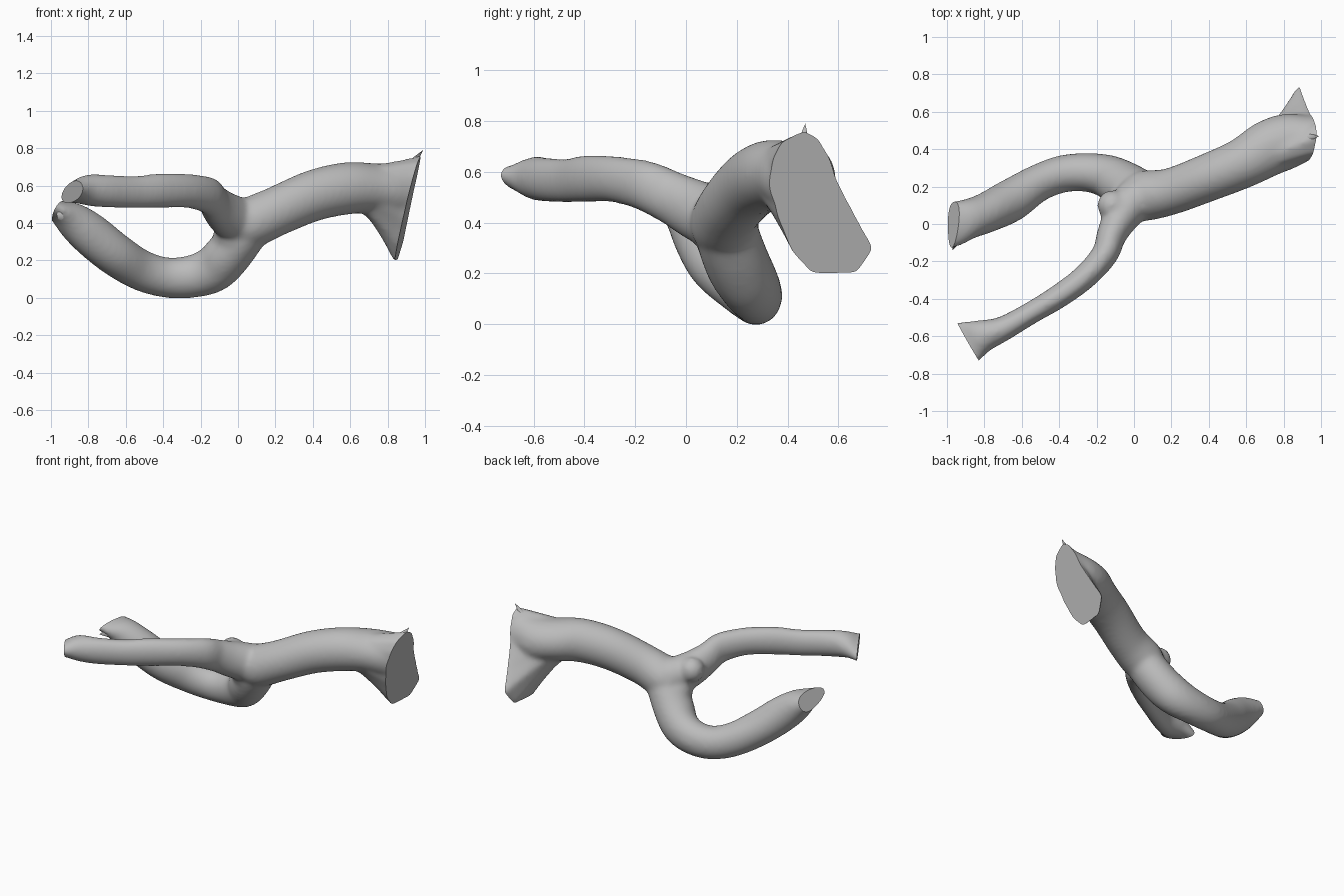
import bpy, bmesh, math
from mathutils import Vector, Matrix

cube = bpy.data.objects.get("Cube")
if cube:
    bpy.data.objects.remove(cube, do_unlink=True)

grey = bpy.data.materials.new("matte_grey")
grey.use_nodes = True
colour = (0.5, 0.5, 0.5, 1)
grey.diffuse_color = colour
grey.node_tree.nodes["Principled BSDF"].inputs["Base Color"].default_value = colour

SIDES = 24


def loft(bm, rings):
    """Skin a list of closed rings and cap both ends."""
    loops = [[bm.verts.new(p) for p in ring] for ring in rings]
    n = len(loops[0])
    faces = [bm.faces.new(loops[0]), bm.faces.new(loops[-1])]
    for a, b in zip(loops, loops[1:]):
        for i in range(n):
            j = (i + 1) % n
            faces.append(bm.faces.new((a[i], a[j], b[j], b[i])))
    bmesh.ops.recalc_face_normals(bm, faces=faces)


def spline(points, steps=5):
    """Smooth curve through the points (any number of channels)."""
    pts = [Vector(p) for p in points]
    pts = [2 * pts[0] - pts[1]] + pts + [2 * pts[-1] - pts[-2]]
    out = []
    for a, b, c, d in zip(pts, pts[1:], pts[2:], pts[3:]):
        for k in range(steps):
            t = k / steps
            out.append(b + (c - a) * t / 2 + (a - 2.5 * b + 2 * c - d / 2) * t * t
                       + (1.5 * (b - c) + (d - a) / 2) * t ** 3)
    return out + [pts[-2]]


def tube(bm, points, end_roll=0):
    """Points are x, y, z, half width, half height; the last quarter may roll."""
    path = spline(points)
    rings = []
    for i, p in enumerate(path):
        ahead, behind = path[min(i + 1, len(path) - 1)], path[max(i - 1, 0)]
        tangent = (Vector(ahead[:3]) - Vector(behind[:3])).normalized()
        side = tangent.cross(Vector((0, 0, 1))).normalized()
        up = side.cross(tangent)
        roll = end_roll * max(0, 4 * i / len(path) - 3)
        u = side * math.cos(roll) + up * math.sin(roll)
        v = up * math.cos(roll) - side * math.sin(roll)
        angles = [math.tau * k / SIDES for k in range(SIDES)]
        rings.append([Vector(p[:3]) + u * p[3] * math.cos(a) + v * p[4] * math.sin(a)
                      for a in angles])
    loft(bm, rings)


bm = bmesh.new()

# Main trunk
tube(bm, [(-.03, .14, .38, .11, .1), (.05, .15, .395, .135, .135), (.2, .175, .46, .125, .132),
          (.4, .25, .545, .128, .137), (.58, .325, .585, .135, .14), (.72, .405, .585, .15, .135),
          (.83, .445, .575, .147, .142), (.94, .465, .575, .12, .15), (1.04, .48, .58, .1, .15)])

# Low back branch
tube(bm, [(.14, .16, .44, .1, .1), (.04, .165, .35, .125, .12), (-.05, .205, .235, .13, .125),
          (-.13, .25, .155, .118, .125), (-.24, .275, .115, .105, .115),
          (-.38, .268, .108, .1, .108), (-.52, .215, .148, .1, .11),
          (-.66, .125, .235, .115, .115), (-.79, .06, .34, .108, .115),
          (-.89, .025, .42, .108, .095), (-.97, .0, .47, .125, .055), (-1.05, -.015, .51, .13, .04)])

# High front branch
tube(bm, [(.12, .16, .43, .1, .1), (.02, .14, .41, .115, .125), (-.06, .05, .445, .1, .12),
          (-.12, -.06, .5, .08, .105), (-.155, -.16, .545, .072, .1),
          (-.26, -.28, .57, .067, .092), (-.4, -.385, .573, .064, .094),
          (-.55, -.475, .565, .06, .088), (-.7, -.56, .57, .067, .088),
          (-.81, -.6, .575, .09, .082), (-.89, -.635, .565, .125, .05),
          (-.96, -.67, .555, .145, .04)], end_roll=-.45)

# Swelling and webbing at the fork
for centre, radius in (((-.115, .1, .48), .082), ((-.025, .15, .33), .11)):
    bmesh.ops.create_uvsphere(bm, u_segments=20, v_segments=12, radius=radius,
                              matrix=Matrix.Translation(centre))

# Flared trunk mouth: a round section blending into a long slanted outline
mouth = [(.34, .64), (.38, .72), (.47, .765), (.53, .73), (.605, .55), (.68, .41),
         (.75, .29), (.68, .19), (.5, .19), (.42, .28), (.365, .42), (.345, .52)]
mid_y = sum(p[0] for p in mouth) / len(mouth)
mid_z = sum(p[1] for p in mouth) / len(mouth)
rings = []
for k in range(9):
    t = k / 8 * 1.1
    s = min(t, 1) ** 1.45
    ring = []
    for y, z in mouth:
        a = math.atan2(z - mid_z, y - mid_y)
        start = Vector((.64, .37 + .12 * math.cos(a), .585 + .12 * math.sin(a)))
        end = Vector((.744 + .086 * y + .253 * z, y, z))
        p = start.lerp(end, s)
        p.x = start.x + (end.x - start.x) * t
        ring.append(p)
    rings.append(ring)
loft(bm, rings)

mesh = bpy.data.meshes.new("raw_vessel")
bm.to_mesh(mesh)
bm.free()
vessel = bpy.data.objects.new("branching_vessel", mesh)
bpy.context.collection.objects.link(vessel)

# Fuse the tubes into one smooth skin
remesh = vessel.modifiers.new("fuse", 'REMESH')
remesh.mode = 'VOXEL'
remesh.voxel_size = .014
soften = vessel.modifiers.new("soften", 'SMOOTH')
soften.factor = .5
soften.iterations = 12
graph = bpy.context.evaluated_depsgraph_get()
skin = bpy.data.meshes.new_from_object(vessel.evaluated_get(graph))
vessel.modifiers.clear()

# Slice the three open ends flat
bm = bmesh.new()
bm.from_mesh(skin)
cuts = [((.744, 0, 0), (1, -.086, -.253)),
        ((-.885, -.632, .56), (-.85, -.5, -.05)),
        ((-.965, 0, .47), (-.86, .12, .5))]
for point, normal in cuts:
    geom = bm.verts[:] + bm.edges[:] + bm.faces[:]
    bmesh.ops.bisect_plane(bm, geom=geom, plane_co=point,
                           plane_no=Vector(normal).normalized(), clear_outer=True)
    rim = [e for e in bm.edges if e.is_boundary]
    bmesh.ops.holes_fill(bm, edges=rim, sides=0)
bmesh.ops.recalc_face_normals(bm, faces=bm.faces[:])
bm.to_mesh(skin)
bm.free()
vessel.data = skin
bpy.data.meshes.remove(mesh)


def spike(name, base, tip, radius):
    """Small torn point on a rim."""
    base, tip = Vector(base), Vector(tip)
    axis = tip - base
    bpy.ops.mesh.primitive_cone_add(vertices=10, radius1=radius, depth=axis.length,
                                    location=(base + tip) / 2)
    obj = bpy.context.object
    obj.rotation_euler = axis.to_track_quat('Z', 'Y').to_euler()
    obj.name = name
    return obj


parts = [vessel,
         spike("mouth_spike", (.9, .46, .68), (.99, .47, .79), .035),
         spike("back_branch_spike", (-.93, -.04, .44), (-.97, -.14, .45), .045)]

for obj in parts:
    obj.data.materials.clear()
    obj.data.materials.append(grey)
    bpy.ops.object.select_all(action='DESELECT')
    obj.select_set(True)
    bpy.context.view_layer.objects.active = obj
    bpy.ops.object.shade_smooth_by_angle(angle=math.radians(40))
